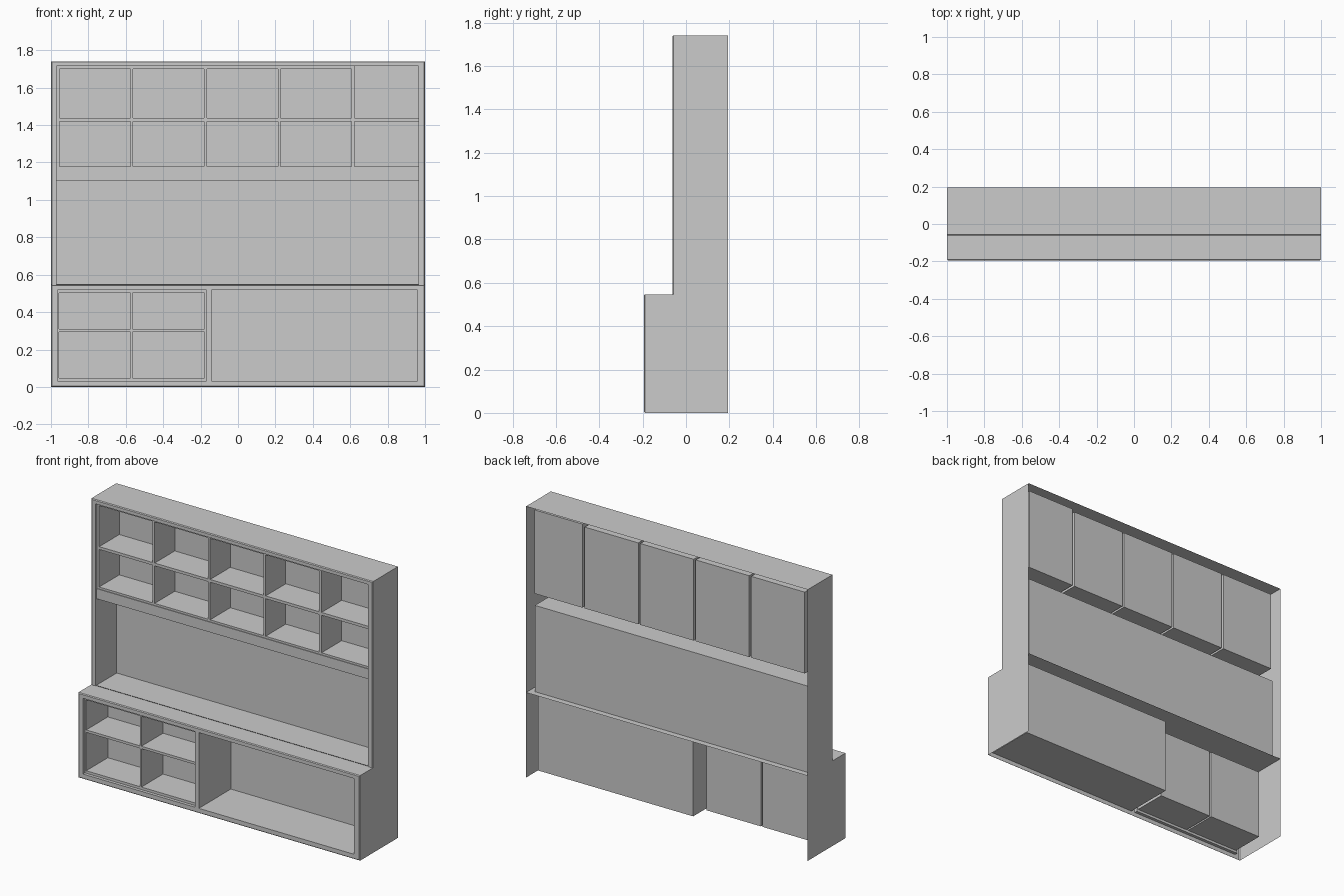
import bpy
import bmesh

cube = bpy.data.objects.get("Cube")
if cube:
    bpy.data.objects.remove(cube, do_unlink=True)

GREY = (0.6, 0.6, 0.6, 1.0)
paint = bpy.data.materials.new("plain grey")
paint.use_nodes = True
paint.diffuse_color = GREY
paint.node_tree.nodes["Principled BSDF"].inputs["Base Color"].default_value = GREY

SIDES = {"left": (0, 1), "right": (0, -1), "back": (1, 1),
         "front": (1, -1), "top": (2, 1), "bottom": (2, -1)}


def finish(name, bm):
    mesh = bpy.data.meshes.new(name)
    bm.to_mesh(mesh)
    bm.free()
    mesh.materials.append(paint)
    obj = bpy.data.objects.new(name, mesh)
    bpy.context.collection.objects.link(obj)


def panel_box(name, x, y, z, missing=(), bevel=0.0):
    """Box of thin panels; the missing sides stay open."""
    bm = bmesh.new()
    bmesh.ops.create_cube(bm, size=1)
    for v in bm.verts:
        for axis, (low, high) in enumerate((x, y, z)):
            v.co[axis] = high if v.co[axis] > 0 else low
    if bevel:
        front = [e for e in bm.edges if all(v.co.y < y[0] + 1e-4 for v in e.verts)]
        bmesh.ops.bevel(bm, geom=front, offset=bevel, segments=1, affect='EDGES')
    bm.normal_update()
    gone = [f for f in bm.faces
            if any(f.normal[a] * s > 0.9 for a, s in (SIDES[m] for m in missing))]
    bmesh.ops.delete(bm, geom=gone, context='FACES')
    finish(name, bm)


def face_plate(name, x, z, y, holes):
    """Flat front plate with rectangular openings."""
    xs = sorted({*x, *(v for h in holes for v in h[0])})
    zs = sorted({*z, *(v for h in holes for v in h[1])})
    bm = bmesh.new()
    grid = {(a, b): bm.verts.new((a, y, b)) for a in xs for b in zs}
    for a, b in zip(xs, xs[1:]):
        for c, d in zip(zs, zs[1:]):
            mx, mz = (a + b) / 2, (c + d) / 2
            if not any(h[0][0] < mx < h[0][1] and h[1][0] < mz < h[1][1] for h in holes):
                bm.faces.new([grid[k] for k in ((a, c), (b, c), (b, d), (a, d))])
    loose = [v for v in bm.verts if not v.link_faces]
    bmesh.ops.delete(bm, geom=loose, context='VERTS')
    finish(name, bm)


def shelf_bays(name, bays, y, shelf_z):
    """Open-fronted bays, each with one shelf."""
    for i, (bx, bz) in enumerate(bays):
        panel_box(f"{name}_bay_{i + 1}", bx, y, bz, ["front"])
        panel_box(f"{name}_shelf_{i + 1}", bx, y, shelf_z)


OPEN = ["front", "back"]
BACK = 0.194
EDGE = 0.005

# Base cabinet: outer shell, front frame
BASE_F, BASE_TOP = -0.194, 0.546
base_in = BASE_F + 0.02
shelf_open = ((-0.966, -0.168), (0.032, 0.518))
wide_open = ((-0.142, 0.961), (0.032, 0.518))
panel_box("base_shell", (-1, 1), (BASE_F, BACK), (0, BASE_TOP),
          OPEN + ["bottom"], EDGE)
face_plate("base_front_frame", (-1 + EDGE, 1 - EDGE), (EDGE, BASE_TOP - EDGE),
           BASE_F, [shelf_open, wide_open])

# Base compartments
panel_box("wide_compartment", wide_open[0], (BASE_F, 0.13), wide_open[1], ["front"])
panel_box("base_shelf_rim", shelf_open[0], (BASE_F, base_in), shelf_open[1], OPEN)
base_bays = [((-0.956, -0.575), (0.048, 0.502)), ((-0.564, -0.178), (0.048, 0.502))]
face_plate("base_shelf_front", *shelf_open, base_in, base_bays)
shelf_bays("base", base_bays, (base_in, 0.045), (0.294, 0.31))

# Upper cabinet: outer shell, front frame
HUTCH_F, TOP = -0.062, 1.741
hutch_in = HUTCH_F + 0.018
inner_x = (-0.97, 0.965)
hutch_open = (inner_x, (BASE_TOP, 1.715))
panel_box("upper_shell", (-1, 1), (HUTCH_F, BACK), (BASE_TOP, TOP),
          OPEN + ["bottom"], EDGE)
face_plate("upper_front_frame", (-1 + EDGE, 1 - EDGE), (BASE_TOP, TOP - EDGE),
           HUTCH_F, [hutch_open])
panel_box("upper_rim", inner_x, (HUTCH_F, hutch_in), hutch_open[1], OPEN + ["bottom"])

# Open niche and the row of bays above it
NICHE_TOP = 1.10
panel_box("niche", inner_x, (hutch_in, 0.155), (BASE_TOP, NICHE_TOP), ["front", "bottom"])
upper_bays = [((-0.955 + 0.394 * i, -0.575 + 0.394 * i), (1.178, 1.70)) for i in range(4)]
upper_bays.append(((0.624, 0.965), (1.178, 1.715)))
face_plate("upper_bay_front", inner_x, (NICHE_TOP, 1.715), hutch_in, upper_bays)
shelf_bays("upper", upper_bays, (hutch_in, 0.16), (1.419, 1.437))

# Thin ledge under the bays
panel_box("bay_ledge", inner_x, (hutch_in - 0.004, hutch_in), (NICHE_TOP, 1.165), ["back"])
